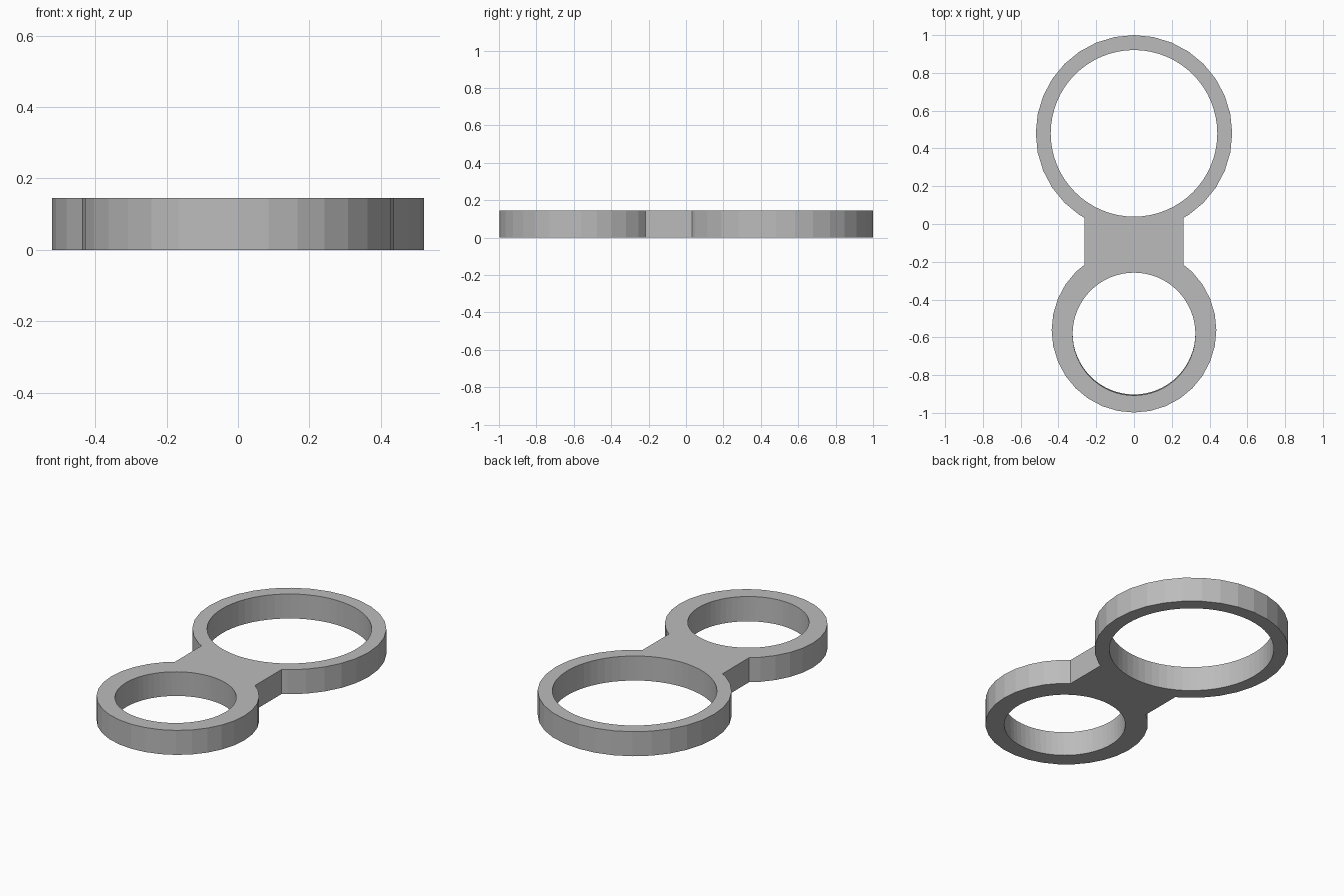
import bpy, bmesh
from mathutils import Matrix

if "Cube" in bpy.data.objects:
    bpy.data.objects.remove(bpy.data.objects["Cube"])

HEIGHT = 0.145

grey = bpy.data.materials.new("plain grey")
grey.diffuse_color = (0.5, 0.5, 0.5, 1)
grey.use_nodes = True
grey.node_tree.nodes["Principled BSDF"].inputs["Base Color"].default_value = grey.diffuse_color


def finish(bm, name):
    mesh = bpy.data.meshes.new(name)
    bm.to_mesh(mesh)
    bm.free()
    mesh.materials.append(grey)
    obj = bpy.data.objects.new(name, mesh)
    bpy.context.collection.objects.link(obj)
    return obj


def disc(name, y, radius, sides, z0=0.0, z1=HEIGHT, lean=0.0):
    """Upright cylinder; lean moves its lower rim along y."""
    bm = bmesh.new()
    bmesh.ops.create_cone(bm, cap_ends=True, segments=sides, radius1=radius,
                          radius2=radius, depth=z1 - z0,
                          matrix=Matrix.Translation((0, y, (z0 + z1) / 2)))
    for v in bm.verts:
        if v.co.z < (z0 + z1) / 2:
            v.co.y += lean
    return finish(bm, name)


def combine(target, other, operation):
    mod = target.modifiers.new(other.name, 'BOOLEAN')
    mod.operation = operation
    mod.solver = 'EXACT'
    mod.object = other
    bpy.context.view_layer.objects.active = target
    bpy.ops.object.modifier_apply(modifier=mod.name)
    bpy.data.objects.remove(other)


# Flat bridge between the two rings
bm = bmesh.new()
bmesh.ops.create_cube(bm, size=1, matrix=Matrix.Translation((0, -0.09, HEIGHT / 2))
                      @ Matrix.Diagonal((0.524, 0.50, HEIGHT, 1)))
body = finish(bm, "double_ring_holder")

# Large and small ring bodies
combine(body, disc("large_ring", 0.48, 0.52, 32), 'UNION')
combine(body, disc("small_ring", -0.562, 0.436, 32), 'UNION')

# Round openings, the small one leaning very slightly
combine(body, disc("large_opening", 0.48, 0.441, 64, -0.1, HEIGHT + 0.1), 'DIFFERENCE')
combine(body, disc("small_opening", -0.586, 0.325, 64, -0.1, HEIGHT + 0.1, 0.012), 'DIFFERENCE')
